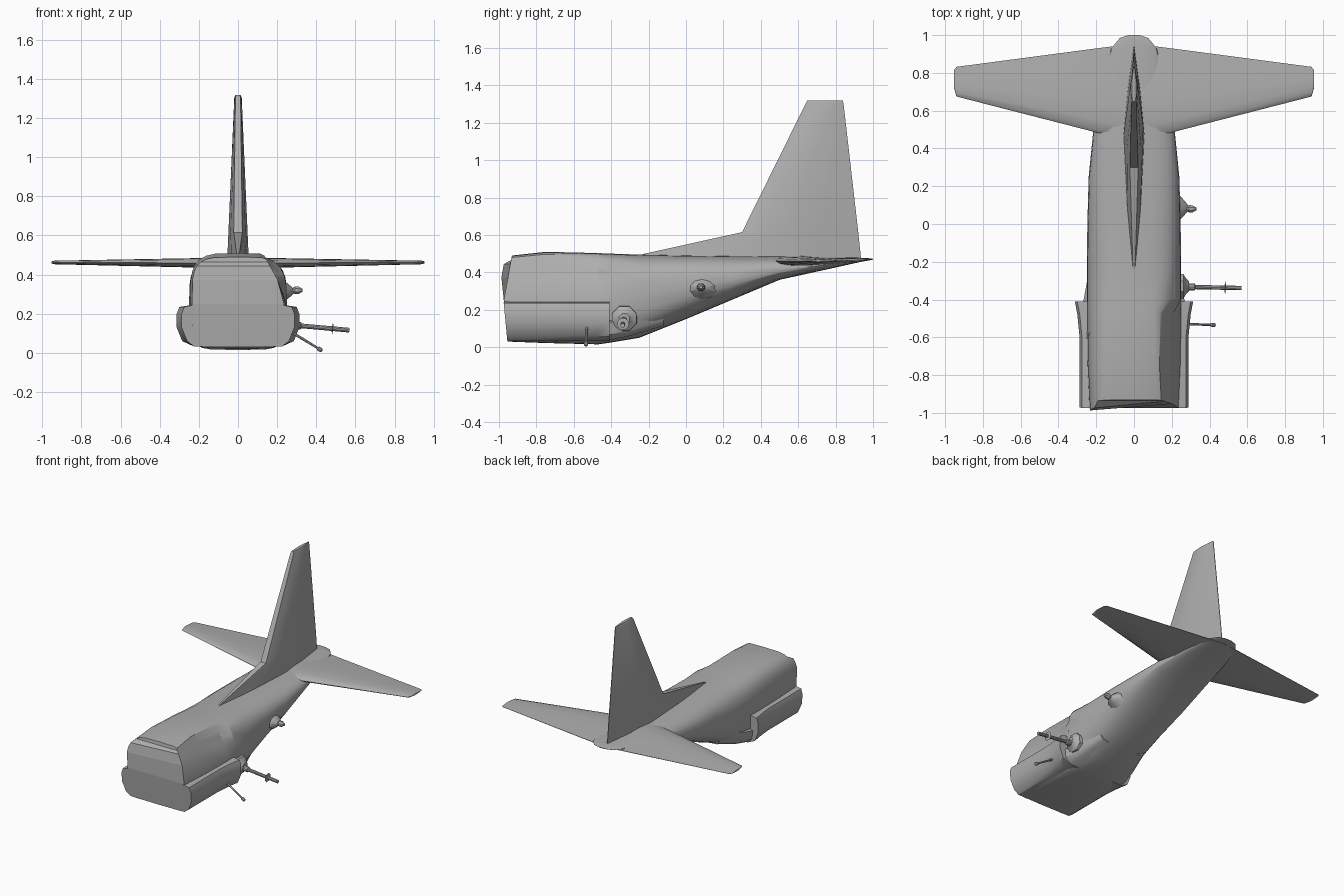
import bpy, math
from mathutils import Vector

if "Cube" in bpy.data.objects:
    bpy.data.objects.remove(bpy.data.objects["Cube"])

grey = bpy.data.materials.new("airframe_grey")
grey.diffuse_color = (0.42, 0.42, 0.42, 1)
grey.use_nodes = True
grey.node_tree.nodes["Principled BSDF"].inputs["Base Color"].default_value = grey.diffuse_color


def make(name, verts, faces, angle=30, flat=lambda p: False):
    me = bpy.data.meshes.new(name)
    me.from_pydata(verts, [], faces)
    me.materials.append(grey)
    ob = bpy.data.objects.new(name, me)
    bpy.context.collection.objects.link(ob)
    bpy.ops.object.select_all(action='DESELECT')
    ob.select_set(True)
    bpy.context.view_layer.objects.active = ob
    bpy.ops.object.mode_set(mode='EDIT')
    bpy.ops.mesh.select_all(action='SELECT')
    bpy.ops.mesh.normals_make_consistent(inside=False)
    bpy.ops.object.mode_set(mode='OBJECT')
    bpy.ops.object.shade_smooth_by_angle(angle=math.radians(angle))
    for p in me.polygons:
        if flat(p):
            p.use_smooth = False
    return ob


def loft(name, rings, angle=30, band_caps=False, flat=lambda p: False):
    """Skin a list of equal rings and close both ends."""
    n = len(rings[0])
    verts = [v for r in rings for v in r]
    faces = [(k * n + i, k * n + (i + 1) % n, (k + 1) * n + (i + 1) % n, (k + 1) * n + i)
             for k in range(len(rings) - 1) for i in range(n)]
    for base in (0, (len(rings) - 1) * n):
        if band_caps:  # horizontal strips joining the right and left halves
            h = n // 2
            faces.append((base, base + 1, base + n - 1))
            faces += [(base + i, base + i + 1, base + n - i - 1, base + n - i) for i in range(1, h - 1)]
            faces.append((base + h - 1, base + h, base + h + 1))
        else:
            faces.append(tuple(range(base, base + n)))
    return make(name, verts, faces, angle, flat)


def rod(name, profile, start, direction, sides=10, squash=1.0):
    """Turned part: profile of (distance, radius) along a direction."""
    q = Vector(direction).to_track_quat('Z', 'Y')
    rings = [[Vector(start) + q @ Vector((r * math.cos(a), squash * r * math.sin(a), d))
              for a in (2 * math.pi * (i + .5) / sides for i in range(sides))] for d, r in profile]
    return loft(name, rings)


def front_y(z, x=0):
    """Broken-off nose plane, kinked at the sponson top."""
    y = -0.955 - 0.095 * (z - 0.03) if z < 0.245 else -0.975 + 0.18 * (z - 0.245)
    if x < -0.15 and 0.34 < z < 0.46:
        y -= 0.035
    return y


# Fuselage: y, top, bottom, half width, height of widest point, corner powers
sections = [(-0.955, .49, .03, .235, .25, 4.5, 7), (-0.75, .51, .022, .245, .25, 4, 6),
            (-0.47, .503, .015, .25, .25, 3.5, 5), (-0.40, .50, .025, .25, .25, 3.3, 4),
            (-0.25, .495, .05, .25, .27, 3, 3), (0, .49, .15, .247, .32, 3, 2.5),
            (.25, .487, .255, .24, .36, 2.8, 2.3), (.5, .485, .36, .215, .41, 2.6, 2.2),
            (.75, .48, .415, .17, .44, 2.5, 2), (.93, .478, .455, .12, .466, 2, 2),
            (.985, .475, .465, .075, .47, 2, 2), (1.0, .472, .468, .03, .47, 2, 2)]
HALF = 14
rings = []
for k, (y, top, bot, w, zw, nu, nl) in enumerate(sections):
    ring = []
    for i in range(2 * HALF):
        a = math.pi / 2 - math.pi * i / HALF
        c, s = math.cos(a), math.sin(a)
        p = nu if s >= 0 else nl
        x = math.copysign(w * abs(c) ** (2 / p), c) if abs(c) > 1e-6 else 0
        z = zw + (top - zw if s >= 0 else zw - bot) * math.copysign(abs(s) ** (2 / p), s)
        if y < -0.45 and z > zw:  # flat panel cut into the right shoulder
            x = min(x, 0.13 + (0.505 - z) * 0.55)
        ring.append((x, front_y(z, x) if k == 0 else y, z))
    rings.append(ring)
loft("fuselage", rings, 28, True, lambda p: p.center.y < -0.92 and p.normal.y < -0.8)

# Side sponsons, flaring at the rear edge
sponson = [(.14, .03), (.225, .033), (.26, .06), (.288, .13), (.288, .20), (.275, .235), (.2, .25)]
for side, name in ((1, "right_sponson"), (-1, "left_sponson")):
    rings = []
    for y, grow in ((None, 0), (-.6, 0), (-.48, .012), (-.41, .025)):
        rings.append([(side * (x + (grow if x > .23 else 0)), front_y(z) if y is None else y, z)
                      for x, z in sponson])
    loft(name, rings, 35)
# Fairing that blends the lower sponson back into the belly
for side, name in ((1, "right_belly_fairing"), (-1, "left_belly_fairing")):
    loft(name, [[(side * x * s, y, z + dz) for x, z in ((.1, .03), (.225, .035), (.262, .065), (.27, .13), (.2, .16))]
                for y, s, dz in ((-.42, 1, 0), (-.3, .92, .025), (-.12, .75, .08))], 40)

# Fin with dorsal fillet: z, front, thickest, rear, half thickness, edge half width
rings = []
for z, y0, ym, y1, t, e in ((.47, -.30, .48, .937, .055, .003), (.50, -.22, .48, .933, .054, .006),
                            (.615, .30, .52, .921, .049, .022), (1.305, .641, .74, .842, .019, .013),
                            (1.318, .648, .74, .838, .012, .008)):
    rings.append([(-e, y0, z), (e, y0, z), (e + (t - e) * .6, y0 + (ym - y0) * .45, z), (t, ym, z),
                  (t * .6, (ym + y1) / 2, z), (.002, y1, z), (-.002, y1, z), (-t * .6, (ym + y1) / 2, z),
                  (-t, ym, z), (-e - (t - e) * .6, y0 + (ym - y0) * .45, z)])
loft("tail_fin", rings, 25)

# Tailplane: x, leading edge, trailing edge, centre height, half thickness
foil = [(0, 0), (.04, .55), (.15, .9), (.35, 1), (.65, .6), (1, .06)]
loop = foil + [(u, -v) for u, v in reversed(foil[1:])]
stations = [(.0, .435, .955, .46, .027), (.22, .49, .927, .46, .024),
            (.94, .675, .832, .462, .009), (.953, .72, .815, .462, .005)]
stations = [(-s[0],) + s[1:] for s in reversed(stations[1:])] + stations
loft("tailplane", [[(x, y0 + u * (y1 - y0), z + v * t) for u, v in loop] for x, y0, y1, z, t in stations], 35)

# Large gun: rounded mount, barrel and thin muzzle collar
rod("gun_mount", [(0, .075), (.045, .07), (.06, .045), (.075, .03)], (.215, -.33, .155), (1, 0, -.05), 8)
aim = Vector((.29, -.006, -.026))
rod("gun_barrel", [(0, .02), (.04, .02), (.045, .012), (.29, .012)], (.28, -.333, .142), aim)
rod("barrel_collar", [(0, .014), (.003, .034), (.006, .014)], (.48, -.337, .124), aim, 8)

# Small gun below the sponson edge
aim = Vector((.14, -.004, -.085))
rod("small_gun_barrel", [(0, .008), (.16, .006)], (.275, -.53, .105), aim, 8)
rod("small_gun_muzzle", [(0, .006), (.006, .012), (.024, .012), (.03, .005)], (.405, -.534, .026), aim, 8)

# Sensor blister on the right flank
rod("blister_base", [(0, .085), (.03, .055), (.052, .028), (.06, .016)], (.225, .085, .315), (1, 0, 0), 10, .7)
rod("blister_tip", [(0, .014), (.012, .022), (.03, .02), (.05, .008)], (.28, .08, .32), (1, 0, 0), 8)
